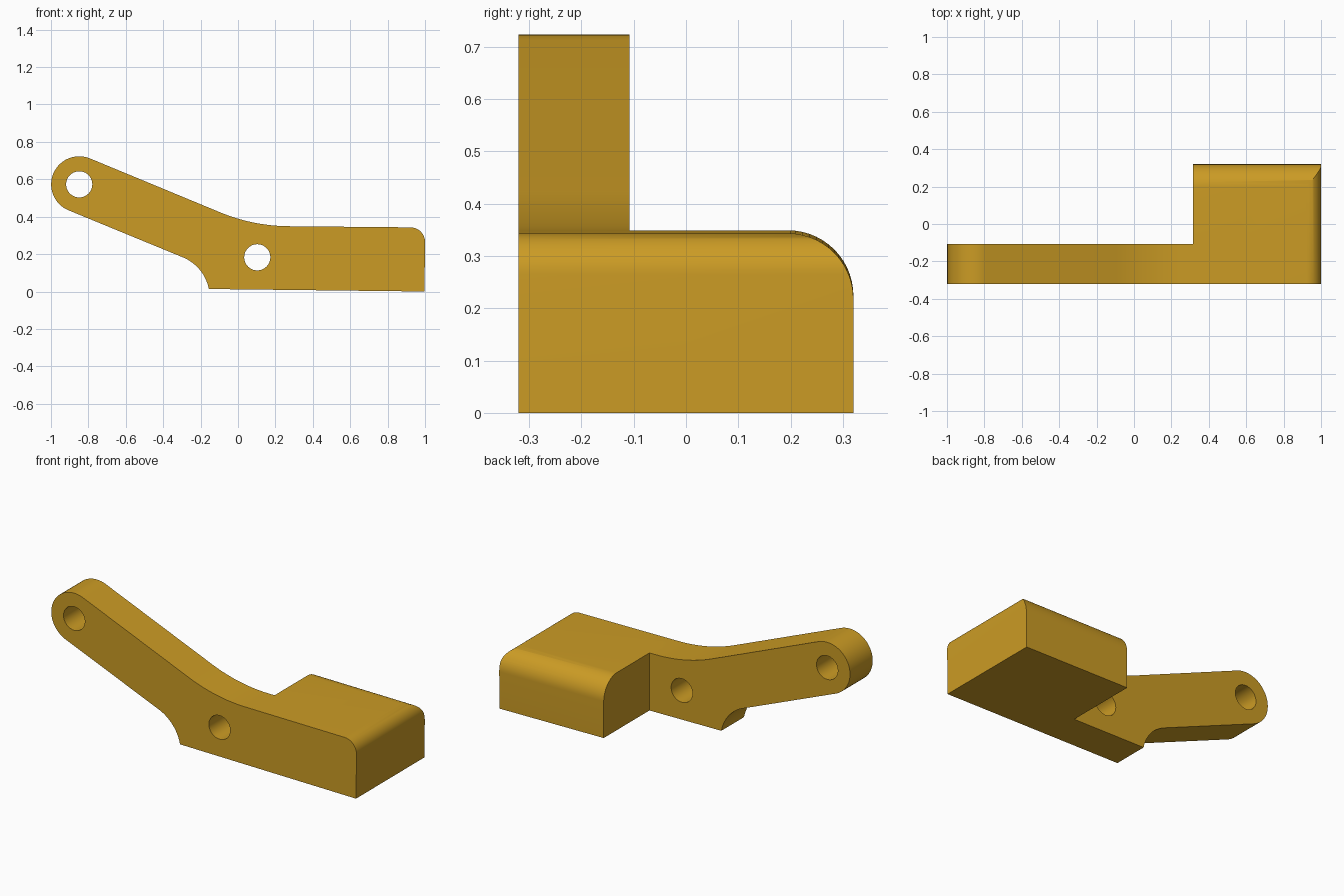
import bpy, bmesh, math
from mathutils import Vector

if "Cube" in bpy.data.objects:
    bpy.data.objects.remove(bpy.data.objects["Cube"])

gold = bpy.data.materials.new("golden_ochre")
gold.diffuse_color = (0.60, 0.33, 0.018, 1)
gold.use_nodes = True
gold.node_tree.nodes["Principled BSDF"].inputs["Base Color"].default_value = gold.diffuse_color


def arc(cx, cz, r, a0, a1, n):
    """Points along an arc, angles in degrees."""
    return [(cx + r * math.cos(math.radians(a0 + (a1 - a0) * i / n)),
             cz + r * math.sin(math.radians(a0 + (a1 - a0) * i / n))) for i in range(n + 1)]


def prism(name, points, axis, lo, hi):
    """Extrude a closed profile along x (profile in yz) or y (profile in xz)."""
    bm = bmesh.new()
    place = (lambda p, d: (d, p[0], p[1])) if axis == 'x' else (lambda p, d: (p[0], d, p[1]))
    face = bm.faces.new([bm.verts.new(place(p, lo)) for p in points])
    ext = bmesh.ops.extrude_face_region(bm, geom=[face])
    step = Vector(place((0, 0), hi - lo))
    bmesh.ops.translate(bm, vec=step, verts=[v for v in ext['geom'] if isinstance(v, bmesh.types.BMVert)])
    bmesh.ops.recalc_face_normals(bm, faces=bm.faces)
    mesh = bpy.data.meshes.new(name)
    bm.to_mesh(mesh)
    bm.free()
    mesh.materials.append(gold)
    ob = bpy.data.objects.new(name, mesh)
    bpy.context.collection.objects.link(ob)
    return ob


def cut(body, cutter):
    mod = body.modifiers.new("cut", 'BOOLEAN')
    mod.operation, mod.solver, mod.object = 'DIFFERENCE', 'EXACT', cutter
    bpy.context.view_layer.objects.active = body
    bpy.ops.object.modifier_apply(modifier=mod.name)
    bpy.data.objects.remove(cutter)


FRONT, BACK, ARM_BACK = -0.32, 0.32, -0.108
SLOPE, TILT = 22.3, 0.53          # arm pitch and slight base tilt
EYE = (-0.849, 0.573)             # centre of the rounded arm end

# Side outline: arm end, top bend, rounded end corner, base, underside fillet
bend_r = 0.98
bend_x, bend_z = 0.27, 0.349
outline = arc(*EYE, 0.150, 270 - SLOPE, 90 - SLOPE, 32)
outline += arc(bend_x + bend_r * math.sin(math.radians(-TILT)) + 0.018, bend_z + bend_r,
               bend_r, 270 - SLOPE, 270 - TILT, 16)
outline += arc(0.922, 0.265, 0.078, 90 - TILT, -TILT, 12)
outline += [(0.997, 0.0)]
outline += arc(-0.3825, -0.031, 0.231, 11.1, 90 - SLOPE, 14)
body = prism("bracket_body", outline, 'y', FRONT, BACK)

# Step that leaves the arm as a thin plate beside the wide block
cut(body, prism("step_cutter", [(-1.2, -0.2), (0.315, -0.2), (0.315, 1), (-1.2, 1)],
                'y', ARM_BACK, 0.5))

# Rounded rear top edge of the block, following the tilt of its top
edge = arc(0.195, 0.225, 0.125, 0, 90, 14) + [(0.195, 0.5), (0.45, 0.5), (0.45, 0.225)]
rounder = prism("edge_cutter", edge, 'x', 0.2, 1.2)
for v in rounder.data.vertices:
    v.co.z -= math.tan(math.radians(TILT)) * (v.co.x - 0.2)
cut(body, rounder)

# Two pivot holes
for cx, cz in (EYE, (0.103, 0.183)):
    cut(body, prism("hole_cutter", arc(cx, cz, 0.07, 0, 360, 40)[:-1], 'y', -0.5, 0.5))

bpy.ops.object.select_all(action='DESELECT')
body.select_set(True)
bpy.context.view_layer.objects.active = body
bpy.ops.object.shade_smooth_by_angle(angle=math.radians(25))
